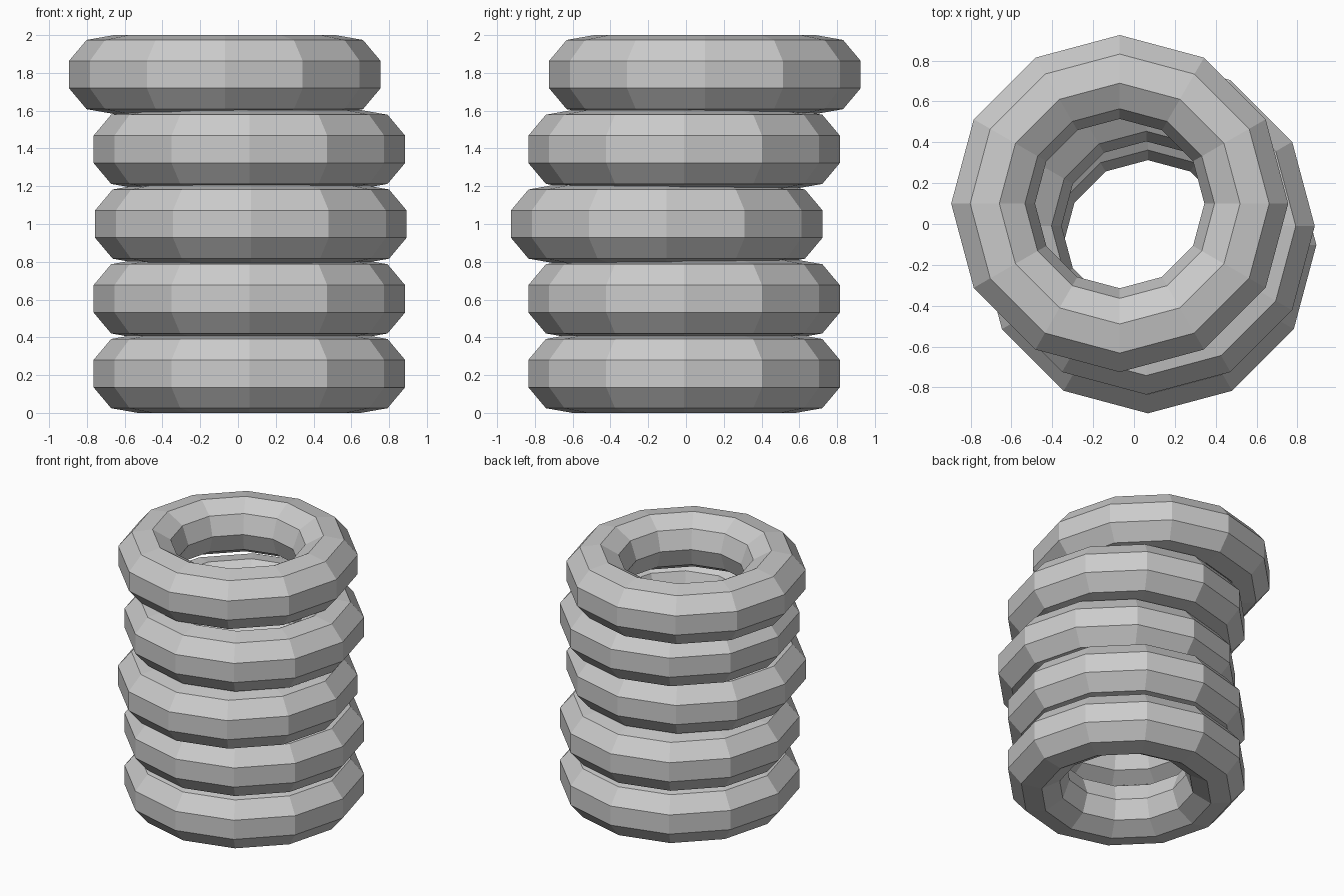
import bpy
import bmesh
from math import cos, sin, pi

if "Cube" in bpy.data.objects:
    bpy.data.objects.remove(bpy.data.objects["Cube"])

MAJOR_R, MINOR_R = 0.626, 0.2115
MAJOR_SIDES, MINOR_SIDES = 12, 9
BASE_Z, PITCH = 0.208, 0.3958


def make_ring(name, location):
    """Flat-shaded ring whose tube has a vertical outer flat (tread)."""
    bm = bmesh.new()
    loops = []
    for i in range(MAJOR_SIDES):
        a = 2 * pi * i / MAJOR_SIDES
        loop = []
        for j in range(MINOR_SIDES):
            b = 2 * pi * (j + 0.5) / MINOR_SIDES
            r = MAJOR_R + MINOR_R * cos(b)
            loop.append(bm.verts.new((r * cos(a), r * sin(a), MINOR_R * sin(b))))
        loops.append(loop)
    for i in range(MAJOR_SIDES):
        p, q = loops[i], loops[(i + 1) % MAJOR_SIDES]
        for j in range(MINOR_SIDES):
            k = (j + 1) % MINOR_SIDES
            bm.faces.new((p[j], q[j], q[k], p[k]))
    bmesh.ops.recalc_face_normals(bm, faces=bm.faces)
    mesh = bpy.data.meshes.new(name)
    bm.to_mesh(mesh)
    bm.free()
    obj = bpy.data.objects.new(name, mesh)
    obj.location = location
    bpy.context.collection.objects.link(obj)


# Stack of five tyres, bottom to top, with slight sideways shifts
offsets = [(0.06, -0.01), (0.06, -0.01), (0.068, -0.102), (0.06, -0.01), (-0.07, 0.10)]
for n, (x, y) in enumerate(offsets):
    make_ring(f"tyre_{n + 1}", (x, y, BASE_Z + n * PITCH))
